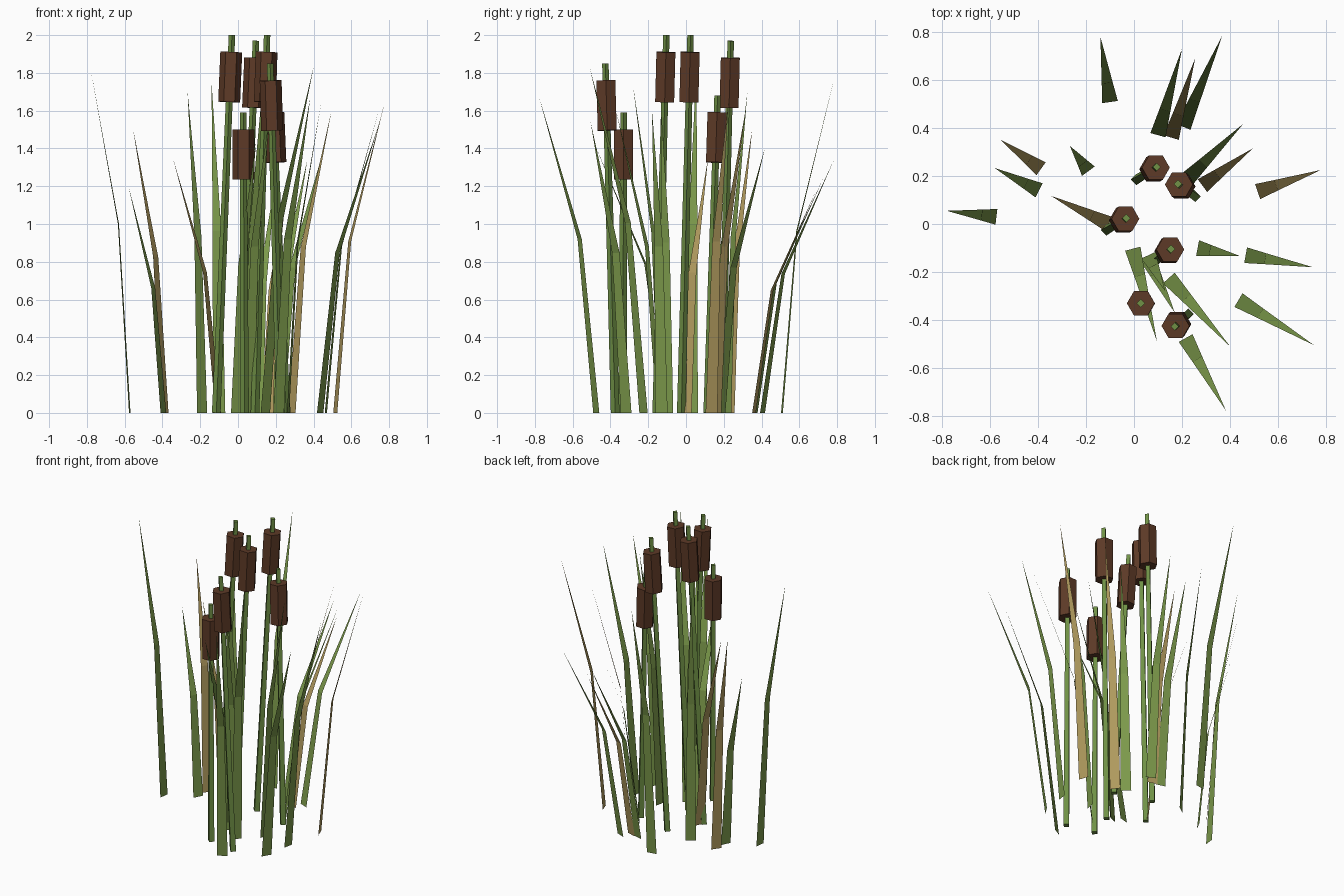
import bpy, bmesh, math
from mathutils import Vector, Matrix

if "Cube" in bpy.data.objects:
    bpy.data.objects.remove(bpy.data.objects["Cube"])


def material(name, rgb):
    m = bpy.data.materials.new(name)
    m.diffuse_color = (*rgb, 1)
    m.use_nodes = True
    m.node_tree.nodes["Principled BSDF"].inputs["Base Color"].default_value = m.diffuse_color
    return m


GREEN = material("leaf_green", (0.20, 0.32, 0.07))
TAN = material("dry_leaf", (0.43, 0.32, 0.11))
STEM = material("stem_green", (0.16, 0.28, 0.06))
BROWN = material("seed_brown", (0.11, 0.042, 0.02))


def add_object(name, bm, mat):
    me = bpy.data.meshes.new(name)
    bm.to_mesh(me)
    bm.free()
    me.materials.append(mat)
    ob = bpy.data.objects.new(name, me)
    bpy.context.collection.objects.link(ob)


def rod(name, a, b, r1, r2, sides, mat):
    """Capped prism running from point a to point b."""
    bm = bmesh.new()
    d = b - a
    tilt = Vector((0, 0, 1)).rotation_difference(d).to_matrix().to_4x4()
    bmesh.ops.create_cone(bm, cap_ends=True, segments=sides, radius1=r1, radius2=r2,
                          depth=d.length,
                          matrix=Matrix.Translation((a + b) / 2) @ tilt
                          @ Matrix.Rotation(math.pi / 2, 4, 'Z'))
    # keep corners of the hexagon on the x axis
    add_object(name, bm, mat)


def leaf(name, bx, by, tx, ty, h, mat, w=0.066):
    """Flat pointed blade: upright lower part, then a bend outwards."""
    bm = bmesh.new()
    base, tip = Vector((bx, by, 0)), Vector((tx, ty, h))
    lean = Vector((tx - bx, ty - by, 0))
    side = Vector((-lean.y, lean.x, 0)).normalized() * w / 2
    mid = base + lean * 0.29 + Vector((0, 0, h * 0.55))
    v = [bm.verts.new(p) for p in (base - side, base + side,
                                   mid + side * 0.7, mid - side * 0.7, tip)]
    bm.faces.new((v[0], v[3], v[2], v[1]))
    bm.faces.new((v[3], v[4], v[2]))
    bmesh.ops.recalc_face_normals(bm, faces=bm.faces)
    bm.normal_update()
    if bm.faces[:][0].normal.z < 0:
        bmesh.ops.reverse_faces(bm, faces=bm.faces[:])
    add_object(name, bm, mat)


# Cattails: base x, y, tip x, y, z
CATTAILS = [
    (0.01, 0.185, 0.095, 0.237, 1.97),
    (0.255, 0.115, 0.183, 0.167, 1.68),
    (-0.115, -0.025, -0.032, 0.024, 2.0),
    (0.09, -0.155, 0.154, -0.104, 2.0),
    (0.035, -0.335, 0.028, -0.33, 1.59),
    (0.225, -0.375, 0.17, -0.427, 1.85),
]
for i, (bx, by, tx, ty, h) in enumerate(CATTAILS):
    a, b = Vector((bx, by, 0)), Vector((tx, ty, h))
    u = (b - a).normalized()
    rod(f"stalk_{i}", a, b, 0.023, 0.017, 4, STEM)
    seg = bmesh.new()
    lo, hi = b - u * 0.355, b - u * 0.09
    tilt = Vector((0, 0, 1)).rotation_difference(u).to_matrix().to_4x4()
    bmesh.ops.create_cone(seg, cap_ends=True, segments=6, radius1=0.058, radius2=0.058,
                          depth=(hi - lo).length,
                          matrix=Matrix.Translation((lo + hi) / 2) @ tilt
                          @ Matrix.Rotation(math.pi / 2, 4, 'Z'))
    add_object(f"seed_head_{i}", seg, BROWN)

# Green leaves: base x, y, tip x, y, z
GREEN_LEAVES = [
    (-0.10, 0.508, -0.14, 0.78, 1.75),
    (0.10, 0.37, 0.20, 0.73, 1.25),
    (0.205, 0.405, 0.367, 0.783, 1.34),
    (0.22, 0.185, 0.455, 0.417, 1.40),
    (0.265, -0.10, 0.44, -0.133, 1.64),
    (0.465, -0.13, 0.745, -0.18, 1.60),
    (0.435, -0.317, 0.75, -0.505, 1.54),
    (0.215, -0.475, 0.383, -0.777, 1.67),
    (0.145, -0.225, 0.40, -0.51, 1.83),
    (-0.005, -0.103, 0.095, -0.487, 1.43),
    (0.055, -0.14, 0.17, -0.37, 1.60),
    (0.06, -0.13, 0.13, -0.28, 1.73),
    (-0.19, 0.22, -0.267, 0.325, 1.70),
    (-0.395, 0.14, -0.58, 0.233, 1.20),
    (-0.573, 0.03, -0.78, 0.055, 1.82),
]
# Dry leaves
DRY_LEAVES = [
    (0.155, 0.36, 0.255, 0.69, 1.18),
    (0.285, 0.16, 0.495, 0.315, 1.60),
    (0.515, 0.135, 0.778, 0.225, 1.65),
    (-0.387, 0.23, -0.555, 0.35, 1.50),
    (-0.105, 0.0, -0.345, 0.117, 1.35),
]
for i, p in enumerate(GREEN_LEAVES):
    leaf(f"green_leaf_{i}", *p, GREEN)
for i, p in enumerate(DRY_LEAVES):
    leaf(f"dry_leaf_{i}", *p, TAN)
